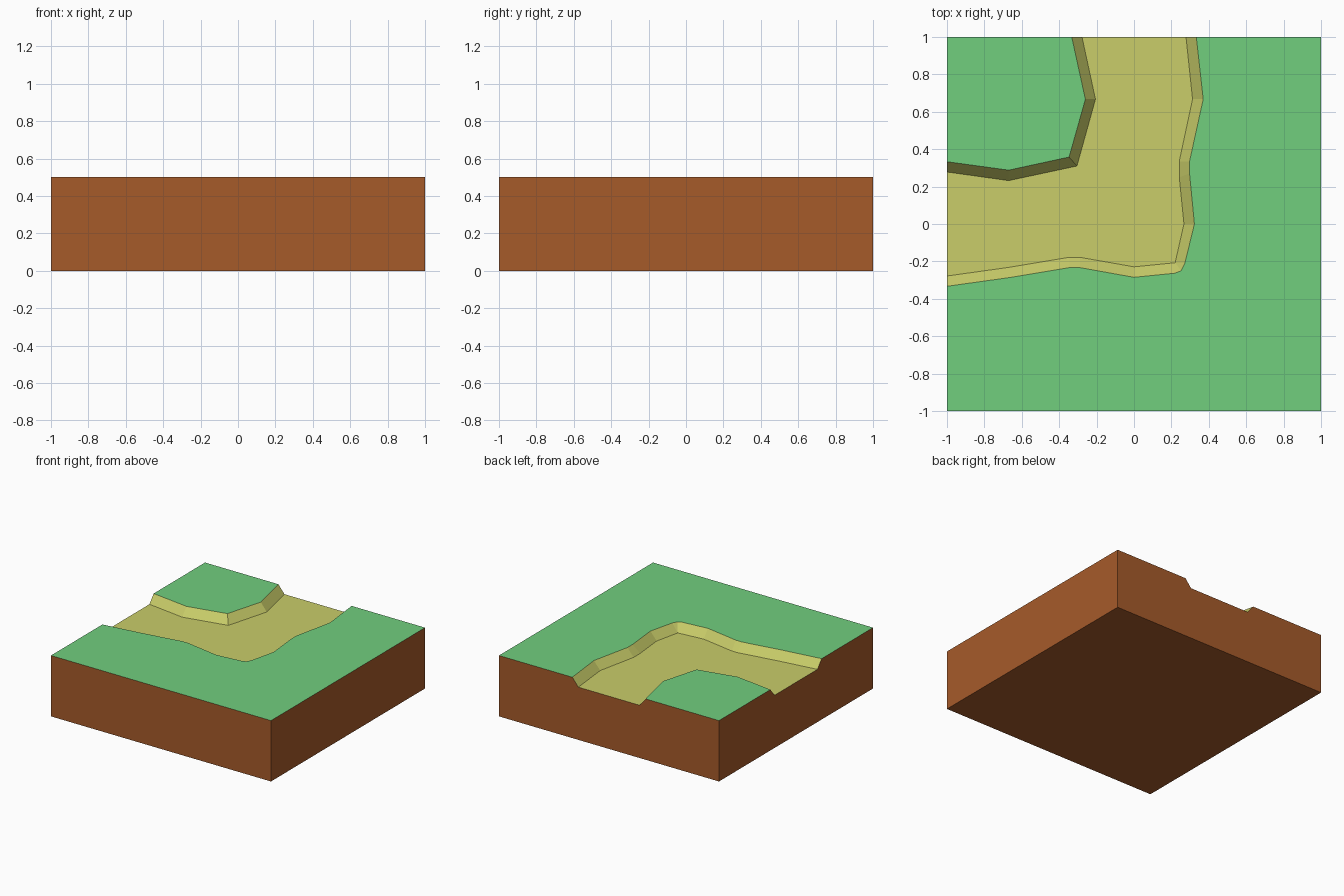
import bpy, bmesh

if "Cube" in bpy.data.objects:
    bpy.data.objects.remove(bpy.data.objects["Cube"])

TOP, FLOOR = 0.5, 0.433


def material(name, rgb):
    m = bpy.data.materials.new(name)
    m.diffuse_color = tuple((c / 255) ** 2.2 for c in rgb) + (1,)
    m.use_nodes = True
    m.node_tree.nodes["Principled BSDF"].inputs["Base Color"].default_value = m.diffuse_color
    return m


def at(pts, z):
    return [(x, y, z) for x, y in pts]


def part(name, polys, mat):
    bm = bmesh.new()
    for p in polys:
        q = list(dict.fromkeys(p))
        if len(q) > 2:
            bm.faces.new([bm.verts.new(c) for c in q])
    bmesh.ops.remove_doubles(bm, verts=bm.verts, dist=1e-4)
    me = bpy.data.meshes.new(name)
    bm.to_mesh(me)
    bm.free()
    me.materials.append(mat)
    ob = bpy.data.objects.new(name, me)
    bpy.context.collection.objects.link(ob)
    return ob


def bank(upper, lower):
    u, l = at(upper, TOP), at(lower, FLOOR)
    return [(u[i], l[i], l[i + 1], u[i + 1]) for i in range(len(u) - 1)]


# Path edges, from the left side round to the back
inner_top = [(-1, .333), (-.67, .288), (-.347, .358), (-.26, .667), (-.333, 1)]
inner_low = [(-1, .278), (-.67, .232), (-.305, .31), (-.206, .667), (-.278, 1)]
outer_top = [(-1, -.333), (-.67, -.287), (-.345, -.233), (-.29, -.233),
             (0, -.285), (.22, -.263), (.252, -.25), (.272, -.21),
             (.323, 0), (.297, .27), (.297, .335), (.37, .667), (.333, 1)]
outer_low = [(-1, -.278), (-.67, -.232), (-.345, -.178), (-.29, -.178),
             (0, -.229), (.22, -.207), (.22, -.207), (.22, -.207),
             (.267, 0), (.242, .25), (.242, .335), (.313, .667), (.278, 1)]

# Grass: corner patch and the large L-shaped field
part("grass", [at(inner_top + [(-1, 1)], TOP),
               at([(-1, -1), (1, -1), (1, 1)] + outer_top[::-1], TOP)],
     material("grass", (112, 205, 125)))

# Sunken path with sloping banks
part("path", [at(outer_low + inner_low[::-1], FLOOR)]
     + bank(outer_top, outer_low)
     + [p[::-1] for p in bank(inner_top, inner_low)],
     material("sand", (200, 204, 105)))

# Notched outline shared by the left and back soil walls
notch = [(-1, TOP), (-.333, TOP), (-.278, FLOOR), (.278, FLOOR),
         (.333, TOP), (1, TOP), (1, 0), (-1, 0)]
part("soil", [[(-1, a, z) for a, z in notch],
              [(a, 1, z) for a, z in notch],
              [(-1, -1, 0), (1, -1, 0), (1, -1, TOP), (-1, -1, TOP)],
              [(1, -1, 0), (1, 1, 0), (1, 1, TOP), (1, -1, TOP)],
              [(-1, -1, 0), (-1, 1, 0), (1, 1, 0), (1, -1, 0)]],
     material("soil", (165, 91, 46)))
for ob in bpy.data.objects:
    if ob.name == "soil":
        bm = bmesh.new()
        bm.from_mesh(ob.data)
        bmesh.ops.recalc_face_normals(bm, faces=bm.faces)
        # keep the walls facing outward
        if min(bm.faces, key=lambda f: f.calc_center_median().z).normal.z > 0:
            bmesh.ops.reverse_faces(bm, faces=bm.faces)
        bm.to_mesh(ob.data)
        bm.free()
